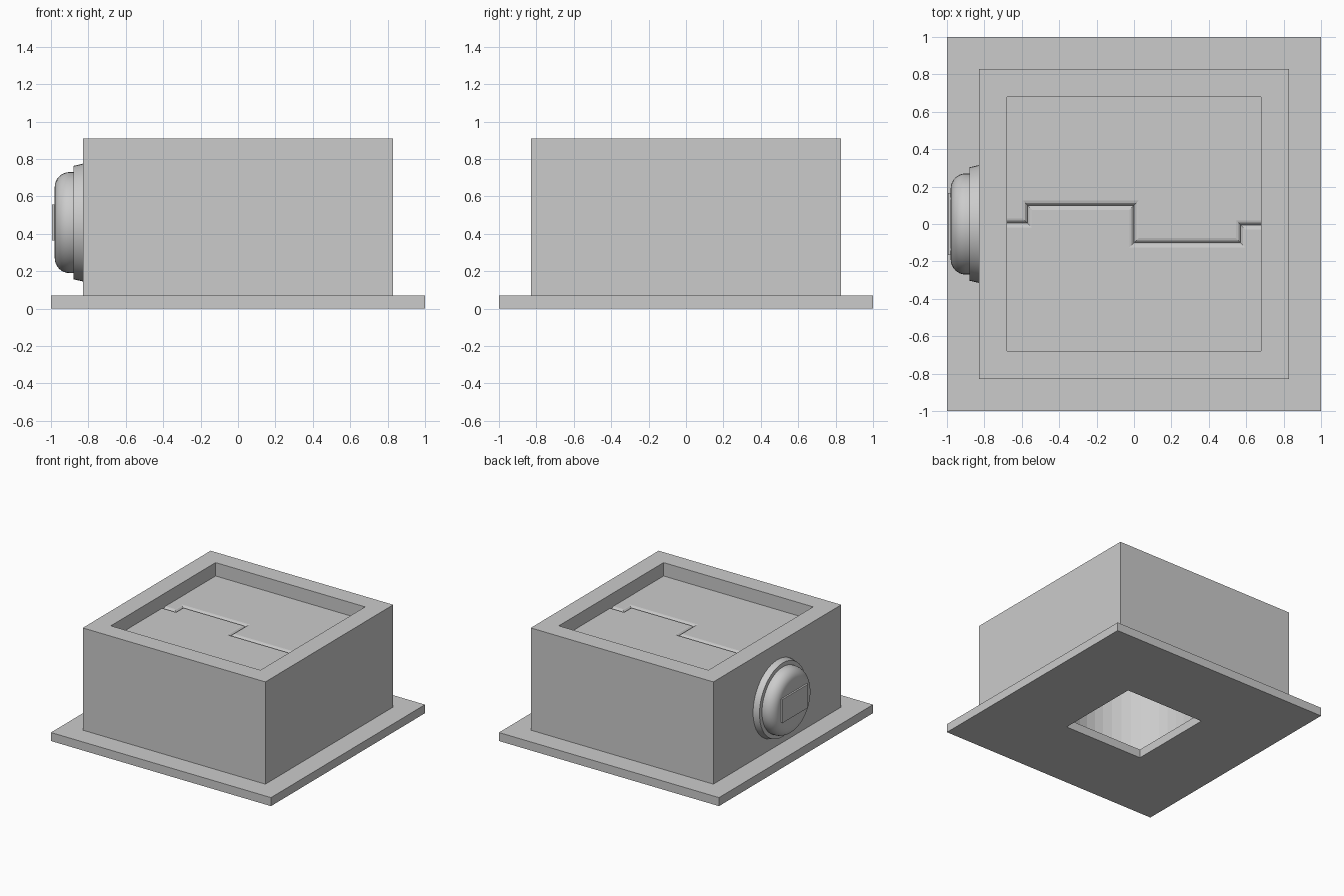
import bpy, bmesh, math
from mathutils import Matrix

if "Cube" in bpy.data.objects:
    bpy.data.objects.remove(bpy.data.objects["Cube"])


def finish(name, bm):
    bmesh.ops.recalc_face_normals(bm, faces=bm.faces)
    mesh = bpy.data.meshes.new(name)
    bm.to_mesh(mesh)
    bm.free()
    obj = bpy.data.objects.new(name, mesh)
    bpy.context.collection.objects.link(obj)
    return obj


def box(name, x0, x1, y0, y1, z0, z1):
    bm = bmesh.new()
    m = (Matrix.Translation(((x0 + x1) / 2, (y0 + y1) / 2, (z0 + z1) / 2))
         @ Matrix.Diagonal((x1 - x0, y1 - y0, z1 - z0, 1)))
    bmesh.ops.create_cube(bm, size=1, matrix=m)
    return finish(name, bm)


def cut(obj, cutter):
    mod = obj.modifiers.new(cutter.name, 'BOOLEAN')
    mod.operation = 'DIFFERENCE'
    mod.solver = 'EXACT'
    mod.object = cutter
    cutter.hide_render = True
    cutter.hide_set(True)


# Base plate with a square opening
base = box("base_plate", -1, 1, -1, 1, 0, 0.07)
cut(base, box("base_opening_cutter", -0.36, 0.36, -0.36, 0.36, -0.1, 0.2))

# Housing: recessed top, round cavity below
body = box("housing", -0.83, 0.83, -0.83, 0.83, 0.07, 0.91)
cut(body, box("recess_cutter", -0.68, 0.68, -0.68, 0.68, 0.74, 1.1))
bm = bmesh.new()
bmesh.ops.create_cone(bm, cap_ends=True, segments=48, radius1=0.55, radius2=0.55,
                      depth=0.7, matrix=Matrix.Translation((0, 0, 0.35)))
cut(body, finish("cavity_cutter", bm))

# Two interlocking doors with rounded seam edges; one is the other turned 180 degrees
SEAM = [(-0.68, 0.005), (-0.57, 0.005), (-0.57, 0.1), (0, 0.1),
        (0, -0.1), (0.57, -0.1), (0.57, -0.005), (0.68, -0.005)]
TOP = 0.80


def door(name, angle):
    bm = bmesh.new()
    pts = SEAM + [(0.68, -0.68), (-0.68, -0.68)]
    face = bm.faces.new([bm.verts.new((x, y, 0.74)) for x, y in pts])
    ext = bmesh.ops.extrude_face_region(bm, geom=[face])
    for v in ext["geom"]:
        if isinstance(v, bmesh.types.BMVert):
            v.co.z = TOP
    seam_edges = [e for e in bm.edges
                  if all(v.co.z > TOP - 0.001 and v.co.y > -0.2 for v in e.verts)]
    bmesh.ops.bevel(bm, geom=seam_edges, offset=0.025, segments=3,
                    profile=0.5, affect='EDGES')
    bmesh.ops.rotate(bm, verts=bm.verts, matrix=Matrix.Rotation(angle, 3, 'Z'))
    return finish(name, bm)


door("front_door", 0)
door("back_door", math.pi)

# Round knob turned about a sideways axis
CZ = 0.46
profile = [(-0.82, 0), (-0.82, 0.317), (-0.88, 0.303), (-0.88, 0.27), (-0.90, 0.27)]
for i in range(9):
    a = math.radians(90 * i / 8)
    profile.append((-0.90 - 0.08 * math.sin(a), 0.19 + 0.08 * math.cos(a)))
profile.append((-0.982, 0))
bm = bmesh.new()
verts = [bm.verts.new((x, 0, CZ + r)) for x, r in profile]
edges = [bm.edges.new(p) for p in zip(verts, verts[1:])]
bmesh.ops.spin(bm, geom=verts + edges, cent=(0, 0, CZ), axis=(1, 0, 0),
               angle=math.tau, steps=48)
bmesh.ops.remove_doubles(bm, verts=bm.verts, dist=0.0005)
knob = finish("side_knob", bm)
bpy.context.view_layer.objects.active = knob
knob.select_set(True)
bpy.ops.object.shade_smooth_by_angle(angle=math.radians(30))

# Flat bar on the knob face
box("knob_bar", -0.995, -0.96, -0.165, 0.165, CZ - 0.097, CZ + 0.097)
